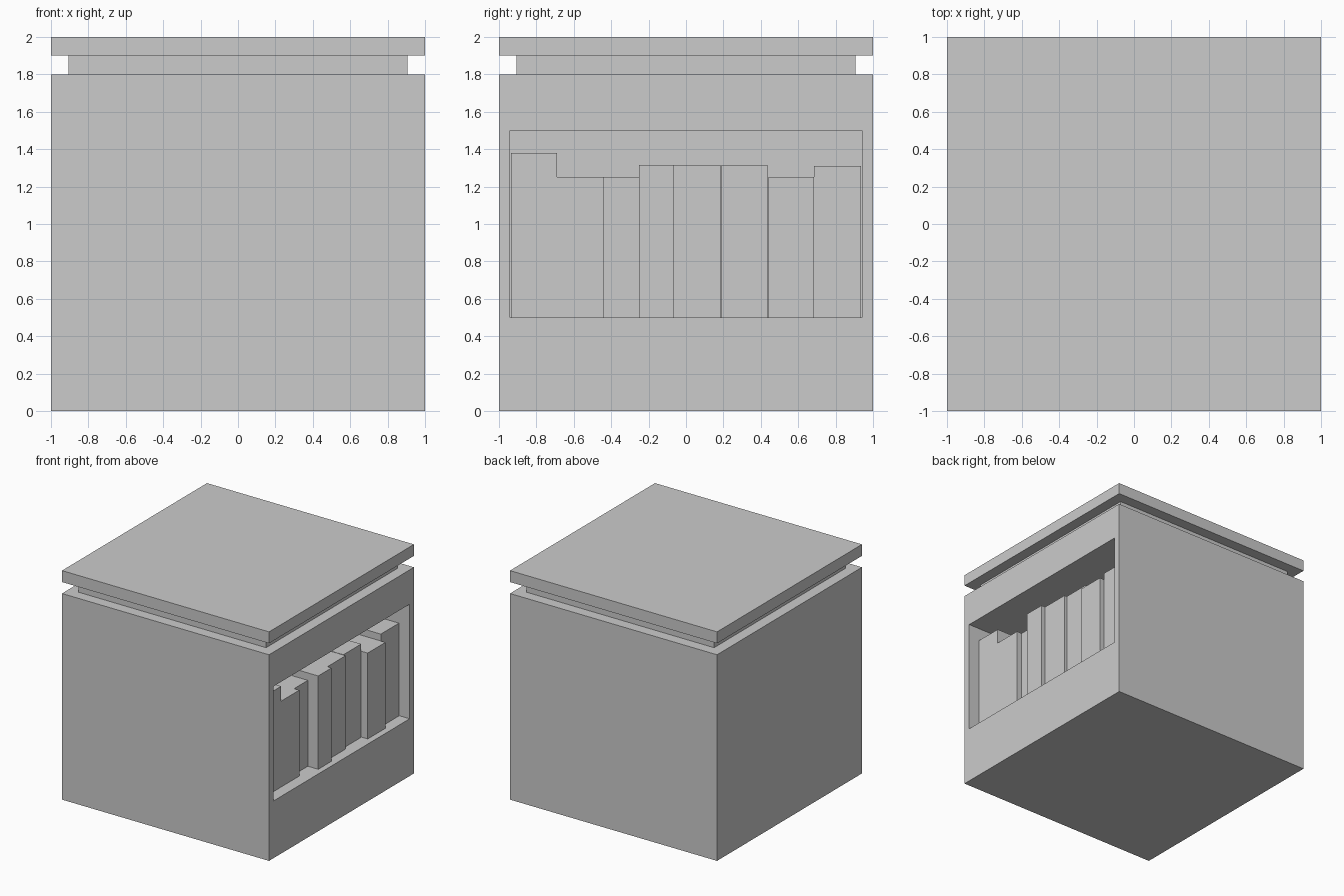
import bpy

if "Cube" in bpy.data.objects:
    bpy.data.objects.remove(bpy.data.objects["Cube"])


def box(name, x, y, z):
    """Axis-aligned box from (min, max) ranges."""
    bpy.ops.mesh.primitive_cube_add(size=1)
    ob = bpy.context.object
    ob.name = name
    for v in ob.data.vertices:
        v.co = [r[0] if c < 0 else r[1] for c, r in zip(v.co, (x, y, z))]
    return ob


# Main block with a shelf recess cut into the right side
RECESS_BACK = 0.25
body = box("block_body", (-1, 1), (-1, 1), (0, 1.8))
cutter = box("recess_cutter", (RECESS_BACK, 1.2), (-0.94, 0.94), (0.5, 1.5))
cut = body.modifiers.new("recess", 'BOOLEAN')
cut.operation = 'DIFFERENCE'
cut.solver = 'EXACT'
cut.object = cutter
bpy.context.view_layer.objects.active = body
bpy.ops.object.modifier_apply(modifier=cut.name)
bpy.data.objects.remove(cutter, do_unlink=True)

# Inset neck and overhanging lid
box("neck", (-0.905, 0.905), (-0.905, 0.905), (1.8, 1.9))
box("lid", (-1, 1), (-1, 1), (1.9, 2))

# Books: y start, y end, top height, front face x
books = [
    (-0.935, -0.69, 1.38, 0.90),
    (-0.69, -0.44, 1.25, 0.90),
    (-0.44, -0.25, 1.25, 0.85),
    (-0.25, -0.065, 1.315, 0.95),
    (-0.065, 0.185, 1.315, 0.91),
    (0.19, 0.435, 1.315, 0.885),
    (0.44, 0.685, 1.25, 0.945),
    (0.685, 0.935, 1.31, 0.90),
]
for i, (y0, y1, top, front) in enumerate(books, 1):
    box(f"book_{i}", (RECESS_BACK, front), (y0, y1), (0.5, top))
